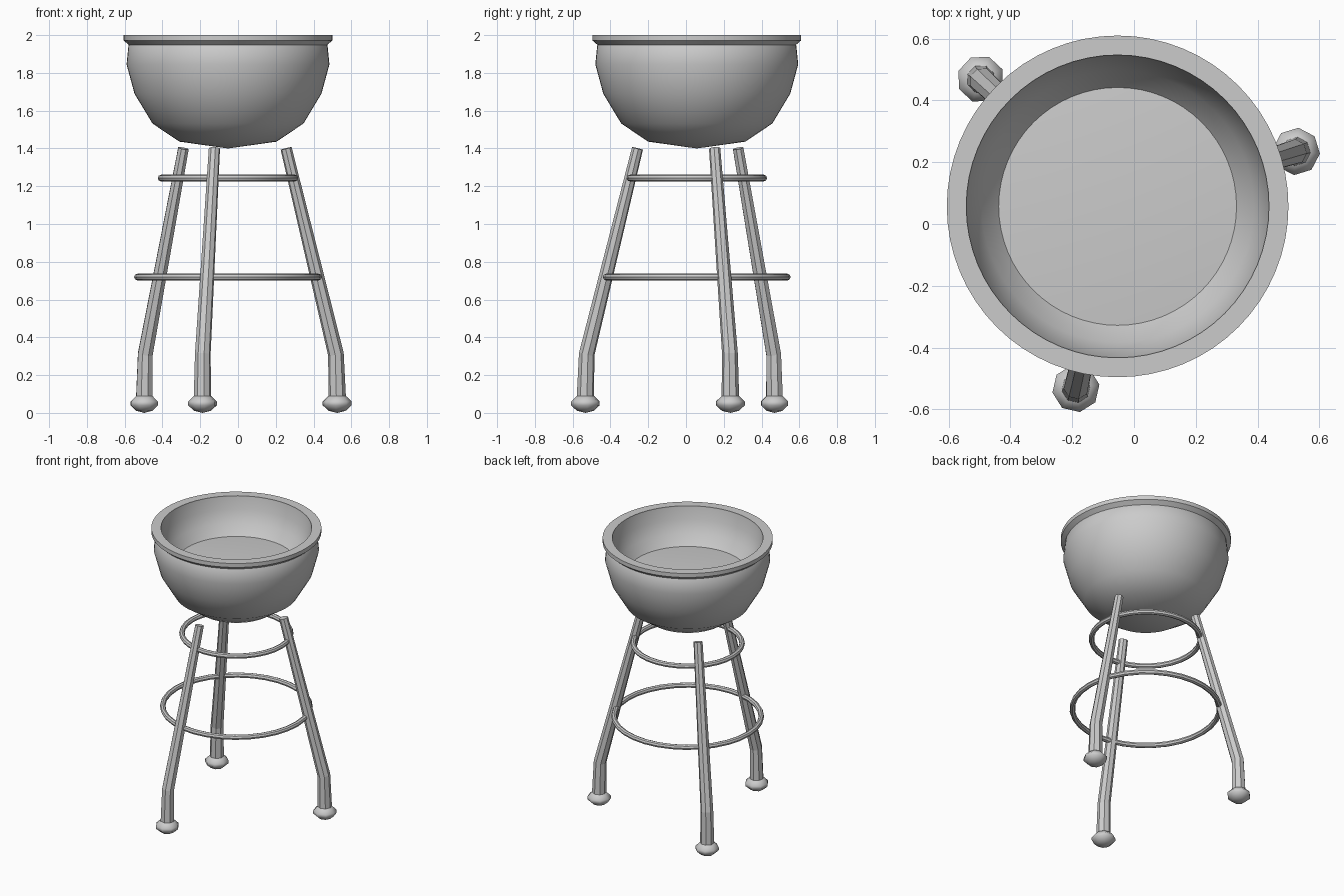
import bpy, bmesh, math
from mathutils import Vector, Matrix

if "Cube" in bpy.data.objects:
    bpy.data.objects.remove(bpy.data.objects["Cube"], do_unlink=True)

AXIS = Vector((-0.053, 0.057, 0))
LEG_ANGLES = [math.radians(17.1 + 120 * i) for i in range(3)]

grey = bpy.data.materials.new("light grey")
grey.use_nodes = True
COLOUR = (0.6, 0.6, 0.6, 1)
grey.diffuse_color = COLOUR
grey.node_tree.nodes["Principled BSDF"].inputs["Base Color"].default_value = COLOUR


def finish(name, bm, location, smooth_angle=None):
    """Turn a bmesh into a named object, optionally smooth shaded."""
    bmesh.ops.remove_doubles(bm, verts=bm.verts, dist=0.0005)
    bmesh.ops.recalc_face_normals(bm, faces=bm.faces)
    mesh = bpy.data.meshes.new(name)
    bm.to_mesh(mesh)
    bm.free()
    mesh.materials.append(grey)
    obj = bpy.data.objects.new(name, mesh)
    obj.location = location
    bpy.context.collection.objects.link(obj)
    if smooth_angle:
        bpy.ops.object.select_all(action='DESELECT')
        obj.select_set(True)
        bpy.context.view_layer.objects.active = obj
        bpy.ops.object.shade_smooth_by_angle(angle=math.radians(smooth_angle))
    return obj


def lathe(name, profile, location, steps, smooth_angle, closed=False):
    """Spin a (radius, height) profile around z."""
    bm = bmesh.new()
    verts = [bm.verts.new((r, 0, z)) for r, z in profile]
    pairs = list(zip(verts, verts[1:]))
    if closed:
        pairs.append((verts[-1], verts[0]))
    edges = [bm.edges.new(p) for p in pairs]
    bmesh.ops.spin(bm, geom=verts + edges, cent=(0, 0, 0), axis=(0, 0, 1),
                   angle=math.tau, steps=steps, use_merge=True)
    return finish(name, bm, location, smooth_angle)


def leg(name, angle, path, sides=8):
    """Sweep a tapering octagon along (radius, height, thickness) points."""
    bm = bmesh.new()
    turn = Matrix.Rotation(angle, 3, 'Z')
    rings = []
    for i, (r, z, thick) in enumerate(path):
        a, b = path[max(i - 1, 0)], path[min(i + 1, len(path) - 1)]
        along = Vector((b[0] - a[0], 0, b[1] - a[1])).normalized()
        side = Vector((0, 1, 0))
        across = side.cross(along)
        ring = []
        for k in range(sides):
            t = math.tau * (k + 0.5) / sides
            p = Vector((r, 0, z)) + thick * (across * math.cos(t) + side * math.sin(t))
            ring.append(bm.verts.new(turn @ p))
        rings.append(ring)
    for low, high in zip(rings, rings[1:]):
        for k in range(sides):
            n = (k + 1) % sides
            bm.faces.new((low[k], low[n], high[n], high[k]))
    bm.faces.new(rings[0])
    bm.faces.new(rings[-1])
    return finish(name, bm, AXIS)


# Bowl: rounded outside, curved hollow and slightly domed floor
lathe("bowl", [(0, 1.4), (0.257, 1.436), (0.4, 1.532), (0.495, 1.69),
               (0.537, 1.845), (0.527, 1.945), (0.49, 1.995),
               (0.475, 1.91), (0.44, 1.825), (0.385, 1.757), (0, 1.785)],
      AXIS, 64, 40)

# Rim: flat lip with a bevelled underside
lathe("rim", [(0.49, 2.0), (0.553, 2.0), (0.553, 1.972), (0.518, 1.942), (0.49, 1.942)],
      AXIS, 64, 30, closed=True)

# Foot rings: thin hoops joining the legs
for name, radius, height in (("upper_hoop", 0.354, 1.243), ("lower_hoop", 0.479, 0.719)):
    section = [(radius + 0.018 * math.cos(math.tau * k / 8),
                height + 0.018 * math.sin(math.tau * k / 8)) for k in range(8)]
    lathe(name, section, AXIS, 32, 30, closed=True)

# Legs with rounded feet
for i, angle in enumerate(LEG_ANGLES):
    leg(f"leg_{i + 1}", angle, [(0.605, 0.07, 0.047), (0.598, 0.31, 0.042), (0.322, 1.4, 0.03)])
    spot = AXIS + Vector((math.cos(angle), math.sin(angle), 0)) * 0.605
    foot = lathe(f"foot_{i + 1}", [(0, 0), (0.045, 0.011), (0.077, 0.04), (0.077, 0.06),
                                   (0.045, 0.091), (0, 0.095)], spot, 8, 60)
    foot.rotation_euler.z = angle + math.pi / 8
